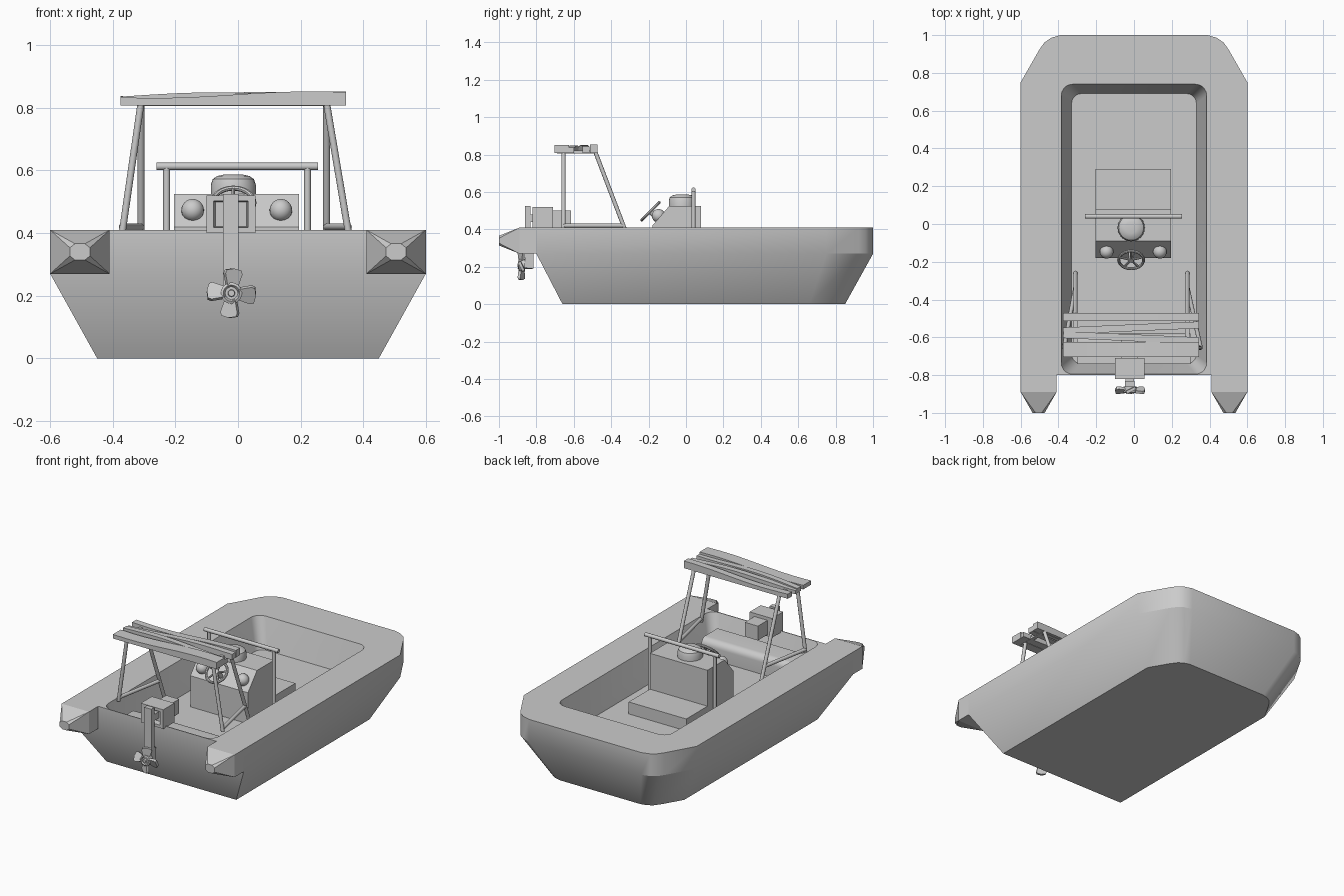
import bpy, bmesh, math
from mathutils import Vector, Matrix

if "Cube" in bpy.data.objects:
    bpy.data.objects.remove(bpy.data.objects["Cube"])

grey = bpy.data.materials.new("plain_grey")
grey.use_nodes = True
grey.diffuse_color = (0.6, 0.6, 0.6, 1)
grey.node_tree.nodes["Principled BSDF"].inputs["Base Color"].default_value = (0.6, 0.6, 0.6, 1)
parts = []
FLOOR, DECK = 0.225, 0.41


def finish(name, bm, matrix=None):
    bmesh.ops.recalc_face_normals(bm, faces=bm.faces)
    if matrix:
        bm.transform(matrix)
    mesh = bpy.data.meshes.new(name)
    bm.to_mesh(mesh)
    bm.free()
    mesh.materials.append(grey)
    ob = bpy.data.objects.new(name, mesh)
    bpy.context.collection.objects.link(ob)
    parts.append(ob)
    return ob


def add_rings(bm, rings):
    """Skin a list of equal-length point rings; returns the vertex rings."""
    rows = [[bm.verts.new(p) for p in ring] for ring in rings]
    for a, b in zip(rows, rows[1:]):
        n = len(a)
        for i in range(n):
            j = (i + 1) % n
            bm.faces.new((a[i], a[j], b[j], b[i]))
    return rows


def loft(name, rings, matrix=None):
    bm = bmesh.new()
    rows = add_rings(bm, rings)
    bm.faces.new(rows[0])
    bm.faces.new(rows[-1])
    return finish(name, bm, matrix)


def prism_x(name, yz, x0, x1):
    return loft(name, [[(x, y, z) for y, z in yz] for x in (x0, x1)])


def prism_y(name, xz, y0, y1, matrix=None):
    return loft(name, [[(x, y, z) for x, z in xz] for y in (y0, y1)], matrix)


def box(name, x0, x1, y0, y1, z0, z1):
    return prism_x(name, [(y0, z0), (y1, z0), (y1, z1), (y0, z1)], x0, x1)


def rod(name, a, b, r, sides=12):
    a, b = Vector(a), Vector(b)
    bm = bmesh.new()
    bmesh.ops.create_cone(bm, cap_ends=True, segments=sides, radius1=r, radius2=r,
                          depth=(b - a).length)
    turn = (b - a).to_track_quat('Z', 'Y').to_matrix().to_4x4()
    return finish(name, bm, Matrix.Translation((a + b) / 2) @ turn)


def circle(r, z, n=24, cx=0, cy=0):
    return [(cx + r * math.cos(math.tau * i / n), cy + r * math.sin(math.tau * i / n), z)
            for i in range(n)]


def rounded_rect(hx, y0, y1, r, z, steps=5):
    pts = []
    centres = [(hx - r, y1 - r), (r - hx, y1 - r), (r - hx, y0 + r), (hx - r, y0 + r)]
    for q, (cx, cy) in enumerate(centres):
        for i in range(steps + 1):
            a = math.pi / 2 * (q + i / steps)
            pts.append((cx + r * math.cos(a), cy + r * math.sin(a), z))
    return pts


def outline(half, z):
    return [(x, y, z) for x, y in half] + [(-x, y, z) for x, y in reversed(half)]


# Hull: flared sides, open cockpit with sloping walls
keel = [(0.45, -0.66), (0.45, 0.66), (0.38, 0.78), (0.35, 0.82), (0.32, 0.84), (0.28, 0.85)]
sheer = [(0.6, -0.8), (0.6, 0.75), (0.5, 0.925), (0.475, 0.96), (0.44, 0.985), (0.39, 1.0)]
bm = bmesh.new()
outer = add_rings(bm, [outline(keel, 0), outline(sheer, 0.27), outline(sheer, DECK)])
inner = add_rings(bm, [rounded_rect(0.385, -0.795, 0.74, 0.06, DECK),
                       rounded_rect(0.33, -0.74, 0.69, 0.05, FLOOR)])
bm.faces.new(outer[0])
bm.faces.new(inner[-1])
rim = []
for loop in (outer[-1], inner[0]):
    rim += [bm.edges.get((loop[i - 1], loop[i])) for i in range(len(loop))]
bmesh.ops.triangle_fill(bm, edges=rim, use_beauty=True, normal=(0, 0, 1))
finish("hull", bm)

# Stern pontoons with tapered tips
corners = [(1, -.5), (1, .5), (.5, 1), (-.5, 1), (-1, .5), (-1, -.5), (-.5, -1), (.5, -1)]
square = [(1, -1), (1, 1), (1, 1), (-1, 1), (-1, 1), (-1, -1), (-1, -1), (1, -1)]
for s, side in ((1, "left"), (-1, "right")):
    box(side + "_pontoon", s * 0.41, s * 0.6, -0.89, -0.8, 0.27, DECK)
    base = [(s * 0.505 + 0.095 * u, -0.89, 0.34 + 0.07 * v) for u, v in square]
    tip = [(s * 0.505 + 0.032 * u, -1, 0.34 + 0.026 * v) for u, v in corners]
    ob = loft(side + "_pontoon_tip", [base, tip])
    bm = bmesh.new()
    bm.from_mesh(ob.data)
    bmesh.ops.remove_doubles(bm, verts=bm.verts, dist=0.0005)
    bm.to_mesh(ob.data)
    bm.free()

# Steering console and forward seat
prism_x("console", [(0.08, FLOOR), (0.08, 0.525), (-0.09, 0.525), (-0.18, 0.42),
                    (-0.18, FLOOR)], -0.205, 0.195)
box("forward_seat", -0.205, 0.195, 0.08, 0.29, FLOOR, 0.3)
loft("console_dome", [circle(r, z, 24, -0.015, -0.02) for r, z in
                      ((0.072, 0.52), (0.072, 0.555), (0.066, 0.572), (0.052, 0.582), (0.03, 0.587))])
for x, side in ((0.137, "left"), (-0.145, "right")):
    bm = bmesh.new()
    bmesh.ops.create_uvsphere(bm, u_segments=20, v_segments=12, radius=0.036)
    finish(side + "_gauge", bm, Matrix.Translation((x, -0.147, 0.473)))

# Steering wheel, tilted toward the stern
hub = Vector((-0.015, -0.19, 0.497))
tilt = Matrix.Rotation(math.radians(45), 4, 'X')
bpy.ops.mesh.primitive_torus_add(major_segments=28, minor_segments=8, major_radius=0.066,
                                 minor_radius=0.008, location=hub, rotation=tilt.to_euler())
wheel = bpy.context.object
wheel.name = "steering_wheel"
wheel.data.materials.append(grey)
parts.append(wheel)
for i in range(5):
    a = math.tau * i / 5 + math.pi / 2
    rod("wheel_spoke", hub, hub + tilt @ Vector((0.066 * math.cos(a), 0.066 * math.sin(a), 0)), 0.006, 8)
axis = tilt @ Vector((0, 0, 1))
rod("steering_column", hub + axis * 0.008, hub - axis * 0.07, 0.014)

# Grab rail around the console
rod("rail_bar", (-0.26, 0.04, 0.613), (0.255, 0.04, 0.613), 0.012)
for x in (-0.228, 0.222):
    rod("rail_post", (x, 0.04, FLOOR), (x, 0.04, 0.61), 0.011)

# Canopy frame
for x, foot in ((-0.31, -0.37), (0.283, 0.353)):
    rod("canopy_rear_post", (x, -0.655, 0.815), (foot, -0.655, 0.4), 0.011)
    rod("canopy_front_post", (x, -0.485, 0.815), (x, -0.26, FLOOR), 0.011)
    rod("canopy_brace", (foot, -0.655, 0.42), (x, -0.335, 0.42), 0.011)

# Canopy roof: uneven wavy planks
planks = [(-0.493, 0.042, 0.0, 0.5), (-0.55, 0.036, 2.5, 2.0), (-0.602, 0.036, -2.5, 3.2),
          (-0.665, 0.078, 0.0, 1.0)]
for y, width, turn, phase in planks:
    xs = [-0.36 + 0.72 * i / 16 for i in range(17)]
    top = [(x, 0.842 + 0.008 * math.sin(7 * x + phase - 1) + 0.01 * x) for x in xs]
    place = Matrix.Translation((-0.015, y, 0)) @ Matrix.Rotation(math.radians(turn), 4, 'Z')
    prism_y("canopy_plank", [(-0.36, 0.808), (0.36, 0.808)] + top[::-1],
            -width / 2, width / 2, place)
for y in (-0.655, -0.5):
    box("canopy_crossbar", -0.32, 0.293, y - 0.012, y + 0.012, 0.806, 0.815)
for x in (-0.31, 0.283):
    box("canopy_bearer", x - 0.012, x + 0.012, -0.69, -0.48, 0.807, 0.822)

# Stern bench with a rounded front
arc = [(-0.62 + 0.04 * math.sin(a), 0.30 + 0.04 * math.cos(a))
       for a in (math.pi / 2 * i / 6 for i in range(7))]
prism_x("stern_bench", [(-0.74, FLOOR), (-0.74, 0.34)] + arc + [(-0.58, FLOOR)], -0.3, 0.3)

# Outboard motor: housing with a recessed rear face, leg and propeller
frame = [[(-0.0225 + s * u, y, 0.46 + 0.77 * s * v) for u, v in ((-1, -1), (1, -1), (1, 1), (-1, 1))]
         for s, y in ((0.078, -0.71), (0.078, -0.82), (0.055, -0.82), (0.05, -0.785))]
loft("motor_housing", frame)
box("motor_front_block", -0.068, 0.022, -0.71, -0.615, 0.41, 0.5)
box("motor_leg", -0.048, 0.002, -0.862, -0.832, 0.2, 0.525)
box("motor_clamp", -0.045, 0, -0.835, -0.78, 0.44, 0.48)
box("motor_gearcase", -0.045, 0, -0.85, -0.815, 0.19, 0.27)
prop = Matrix.Translation((-0.021, -0.88, 0.208))
rod("propeller_shaft", (-0.021, -0.89, 0.208), (-0.021, -0.82, 0.208), 0.02, 16)
face_aft = Matrix.Rotation(math.pi / 2, 4, 'X')
loft("propeller_hub", [circle(r, z, 20) for r, z in
                       ((0.034, -0.02), (0.034, 0.012), (0.026, 0.016), (0.02, 0.008),
                        (0.012, 0.008), (0.01, 0.02))], prop @ face_aft)
blade = [(-0.018, 0.02), (0.018, 0.02), (0.03, 0.062), (0.026, 0.074), (0, 0.079),
         (-0.026, 0.074), (-0.03, 0.062)]
for i in range(4):
    spin = Matrix.Rotation(math.pi / 2 * i + 0.08, 4, 'Y') @ Matrix.Rotation(0.45, 4, 'Z')
    prism_y("propeller_blade", blade, -0.008, 0.008, prop @ spin)

# Smooth shading with sharp corners kept
bpy.ops.object.select_all(action='DESELECT')
for ob in parts:
    ob.select_set(True)
bpy.context.view_layer.objects.active = parts[0]
bpy.ops.object.shade_smooth_by_angle(angle=math.radians(32))
